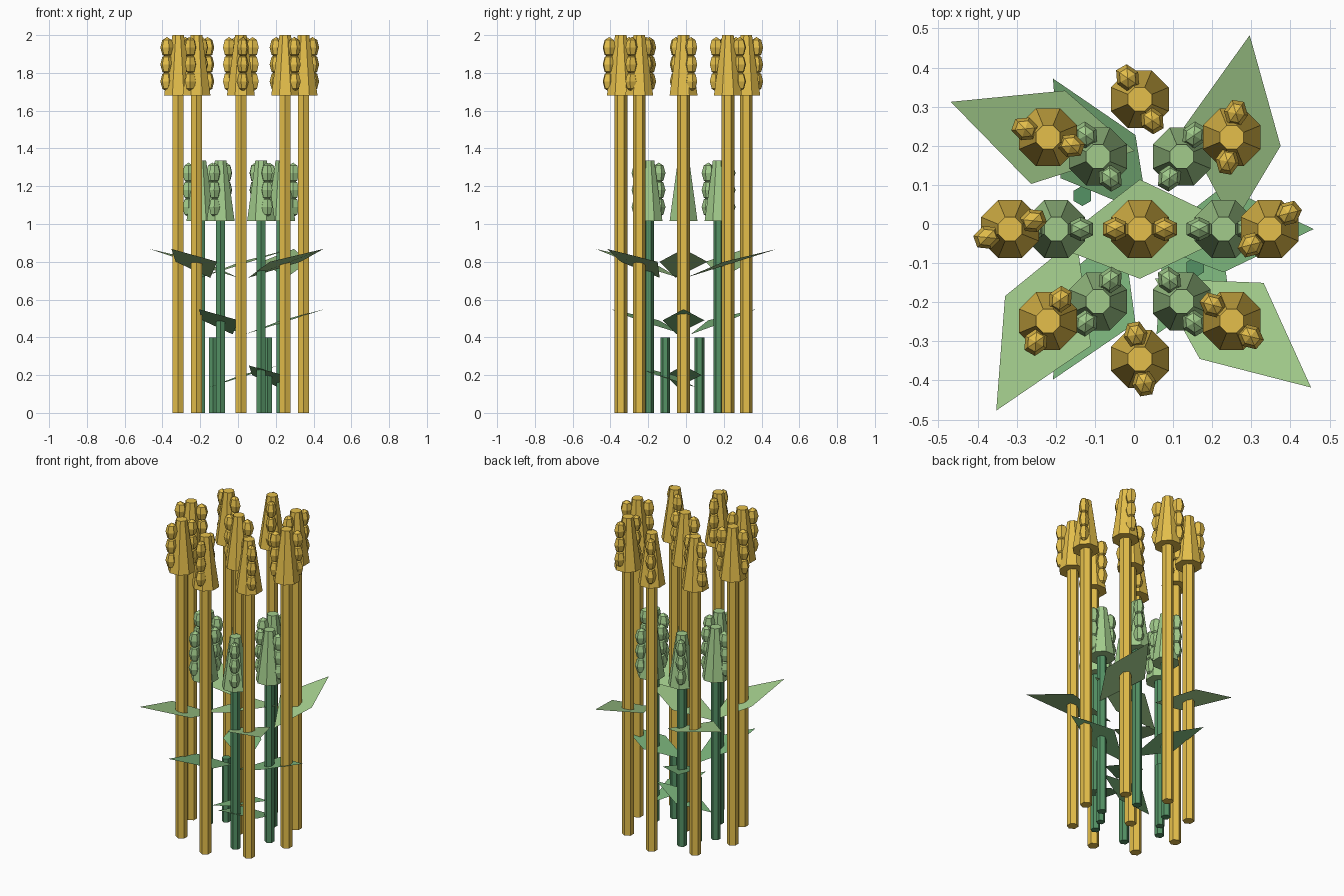
import bpy
from math import radians, cos, sin
from mathutils import Matrix, Vector
import bmesh

if "Cube" in bpy.data.objects:
    bpy.data.objects.remove(bpy.data.objects["Cube"])

CX, CY = 0.015, -0.013   # axis of the clump


def material(name, rgb):
    m = bpy.data.materials.new(name)
    m.diffuse_color = (*rgb, 1)
    m.use_nodes = True
    m.node_tree.nodes["Principled BSDF"].inputs["Base Color"].default_value = m.diffuse_color
    return m


GOLD = material("gold", (0.78, 0.52, 0.07))
GREEN = material("stem_green", (0.09, 0.29, 0.13))
PALE = material("pale_green", (0.36, 0.60, 0.26))
LEAF = material("leaf_green", (0.20, 0.46, 0.20))


def finish(name, bm, mat):
    me = bpy.data.meshes.new(name)
    bm.to_mesh(me)
    bm.free()
    me.materials.append(mat)
    ob = bpy.data.objects.new(name, me)
    bpy.context.collection.objects.link(ob)


def frustum(bm, sides, r1, r2, z0, z1, x, y, turn):
    mx = Matrix.Translation((x, y, (z0 + z1) / 2)) @ Matrix.Rotation(radians(turn), 4, 'Z')
    bmesh.ops.create_cone(bm, cap_ends=True, segments=sides, radius1=r1,
                          radius2=r2, depth=z1 - z0, matrix=mx)


def stem(x, y, r, h, mat):
    bm = bmesh.new()
    frustum(bm, 6, r, r, 0, h, x, y, 0)
    finish("stem", bm, mat)


def grain_head(x, y, z, turn, mat):
    # tapered eight-sided ear with a column of three grains on either side
    bm = bmesh.new()
    frustum(bm, 8, 0.08, 0.033, z, z + 0.32, x, y, 22.5)
    for side in (0, 180):
        for k in range(3):
            mx = (Matrix.Translation((x, y, z + 0.075 + 0.09 * k))
                  @ Matrix.Rotation(radians(turn + side), 4, 'Z')
                  @ Matrix.Translation((0.0625, 0, 0))
                  @ Matrix.Diagonal((0.037, 0.031, 0.055, 1)))
            bmesh.ops.create_uvsphere(bm, u_segments=6, v_segments=4, radius=1, matrix=mx)
    finish("grain_head", bm, mat)


def leaf(x, y, z, turn, s, mat):
    # flat four-point blade rising toward its tip
    bm = bmesh.new()
    mx = Matrix.Translation((x, y, z)) @ Matrix.Rotation(radians(turn), 4, 'Z')
    pts = [(-0.22, -0.043, -0.085), (0, -0.127, 0), (0.265, 0, 0.068), (0, 0.127, 0)]
    bm.faces.new([bm.verts.new(mx @ (Vector(p) * s)) for p in pts])
    finish("leaf", bm, mat)


def ring(r, a):
    return CX + r * cos(radians(a)), CY + r * sin(radians(a))


# tall ripe stalks: one in the middle, eight around it
for i in range(9):
    x, y = ring(0.332 if i else 0, 45 * (i - 1))
    stem(x, y, 0.034, 1.68, GOLD)
    grain_head(x, y, 1.68, 40 * i, GOLD)
    if i % 2 == 0:
        leaf(x, y, 0.80, 40 * i, 1.0, PALE)

# medium green stalks
for i in range(6):
    x, y = ring(0.214, 60 * i)
    stem(x, y, 0.028, 1.015, GREEN)
    grain_head(x, y, 1.015, 60 * i, PALE)
    if i % 2 == 0:
        leaf(x, y, 0.49, 60 * i, 0.87, LEAF)

# short young shoots and the lowest leaves
for x, y in ((-0.132, 0.072), (0.157, -0.110)):
    stem(x, y, 0.026, 0.4, GREEN)
leaf(CX, CY, 0.20, 0, 0.75, LEAF)
leaf(0.157, -0.110, 0.20, 240, 0.75, LEAF)
